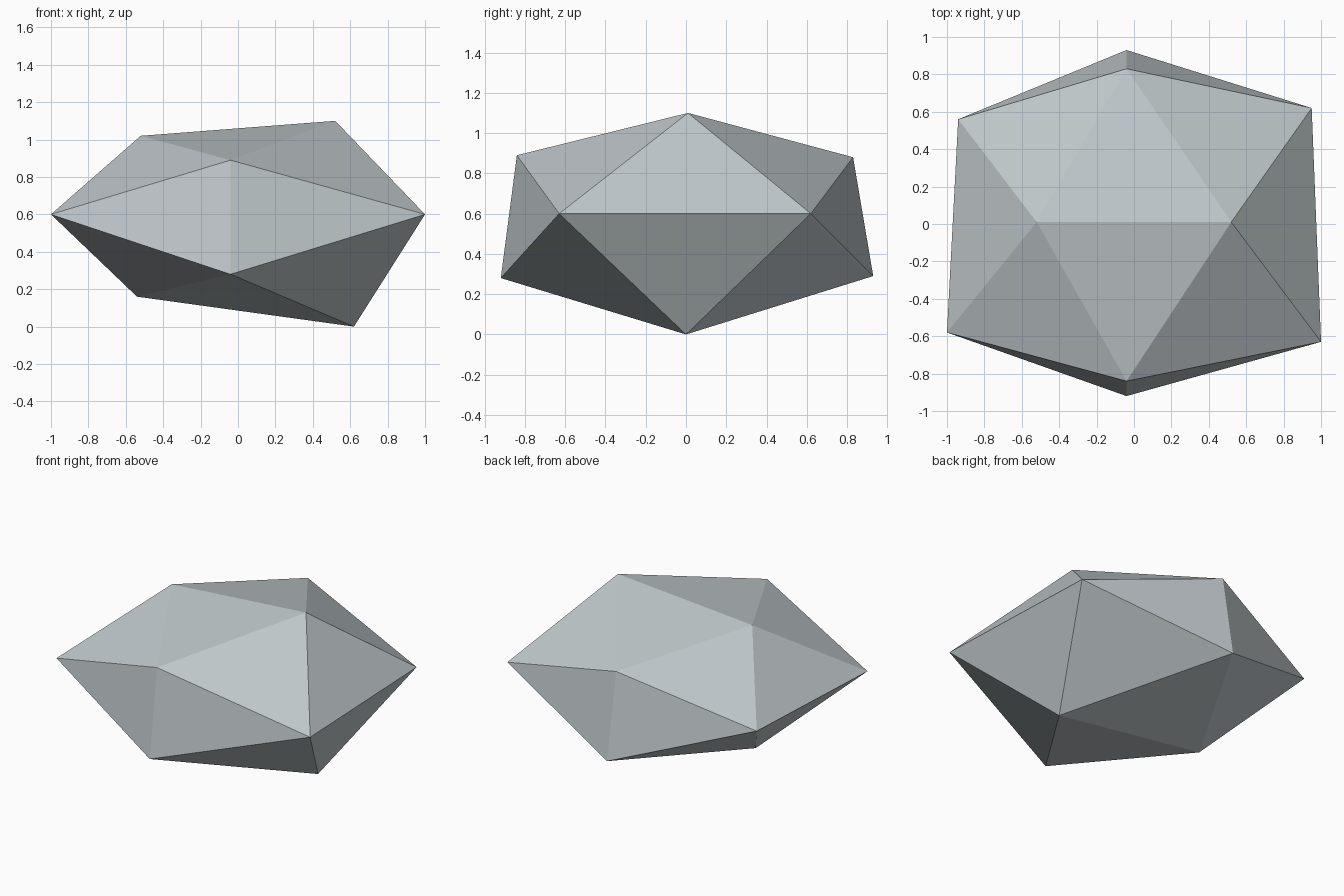
import bpy
import bmesh

cube = bpy.data.objects.get("Cube")
if cube:
    bpy.data.objects.remove(cube, do_unlink=True)

# Plain stone colour
stone = bpy.data.materials.new("stone_grey")
stone.use_nodes = True
colour = (0.53, 0.58, 0.60, 1.0)
stone.diffuse_color = colour
stone.node_tree.nodes["Principled BSDF"].inputs["Base Color"].default_value = colour

# Corners of a lopsided, flattened twenty-sided rock
top_ridge = [(-0.52, 0.01, 1.02), (0.52, 0.01, 1.10)]
bottom_ridge = [(-0.54, 0.0, 0.16), (0.62, 0.0, 0.0)]
front_edge = [(-0.04, -0.84, 0.89), (-0.04, -0.92, 0.28)]
back_edge = [(-0.04, 0.83, 0.88), (-0.04, 0.93, 0.29)]
side_tips = [(-1.0, -0.58, 0.6), (1.0, -0.63, 0.6),
             (-0.94, 0.56, 0.6), (0.95, 0.62, 0.6)]

# Wrap the corners in flat triangular facets
bm = bmesh.new()
for corner in top_ridge + bottom_ridge + front_edge + back_edge + side_tips:
    bm.verts.new(corner)
bmesh.ops.convex_hull(bm, input=bm.verts)
bmesh.ops.recalc_face_normals(bm, faces=bm.faces)

mesh = bpy.data.meshes.new("rock")
bm.to_mesh(mesh)
bm.free()
mesh.materials.append(stone)
rock = bpy.data.objects.new("rock", mesh)
bpy.context.collection.objects.link(rock)
